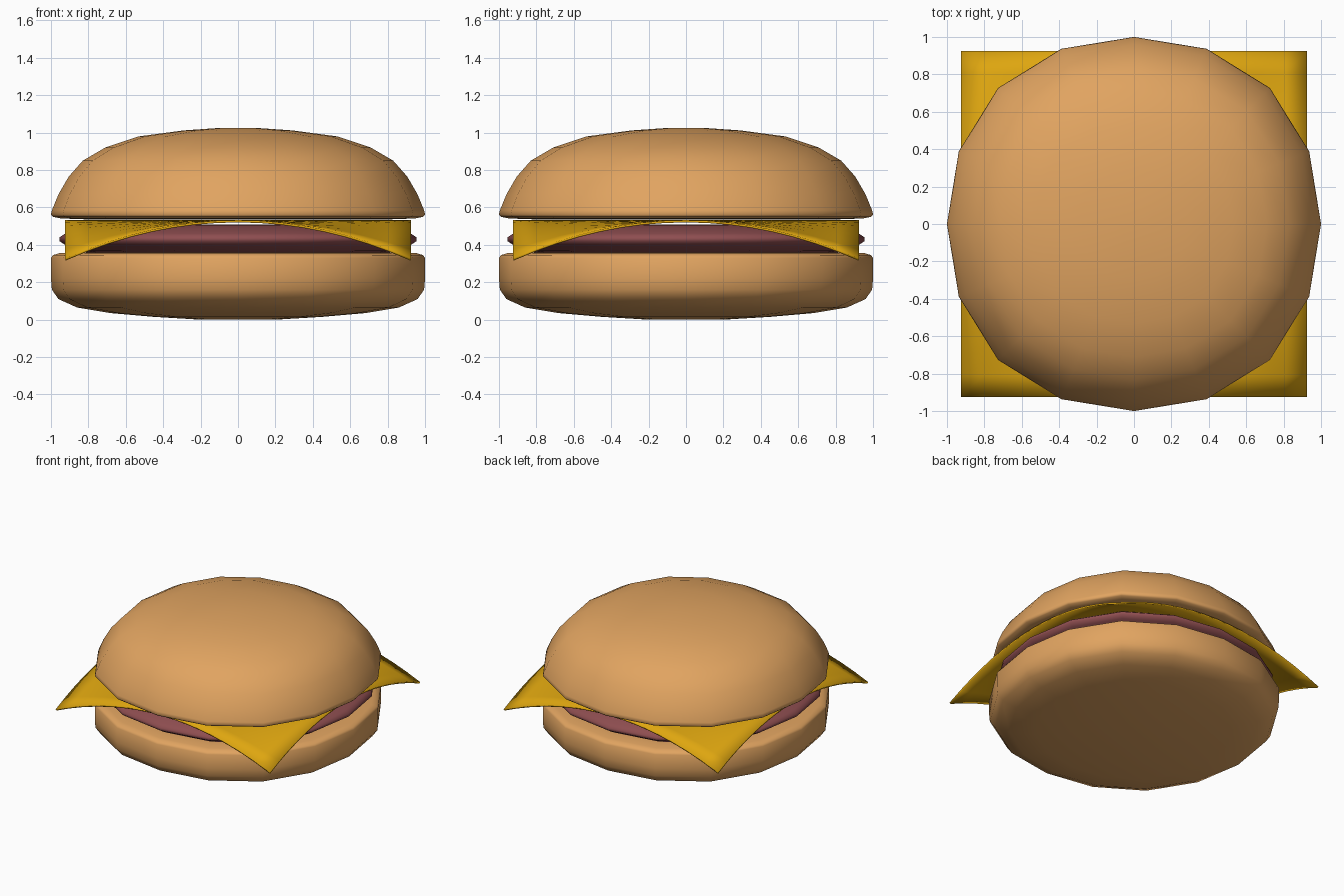
import bpy, bmesh, math

cube = bpy.data.objects.get("Cube")
if cube:
    bpy.data.objects.remove(cube, do_unlink=True)

SIDES = 16


def material(name, color):
    m = bpy.data.materials.new(name)
    m.use_nodes = True
    m.diffuse_color = (*color, 1)
    m.node_tree.nodes["Principled BSDF"].inputs["Base Color"].default_value = (*color, 1)
    return m


def finish(name, bm, mat):
    bmesh.ops.recalc_face_normals(bm, faces=bm.faces)
    mesh = bpy.data.meshes.new(name)
    bm.to_mesh(mesh)
    bm.free()
    mesh.materials.append(mat)
    obj = bpy.data.objects.new(name, mesh)
    bpy.context.collection.objects.link(obj)
    bpy.ops.object.select_all(action="DESELECT")
    obj.select_set(True)
    bpy.context.view_layer.objects.active = obj
    bpy.ops.object.shade_smooth_by_angle(angle=math.radians(65))
    return obj


def round_part(name, profile, mat):
    """Turn a (radius, height) profile into a slightly squarish 16-sided solid."""
    bm = bmesh.new()
    rings = []
    for r, z in profile:
        ring = []
        for i in range(SIDES):
            a = math.tau * i / SIDES
            k = r * (1 + 0.028 * math.sin(2 * a) ** 2)
            ring.append(bm.verts.new((k * math.cos(a), k * math.sin(a), z)))
        rings.append(ring)
    for low, high in zip(rings, rings[1:]):
        for i in range(SIDES):
            j = (i + 1) % SIDES
            bm.faces.new((low[i], low[j], high[j], high[i]))
    bm.faces.new(rings[0][::-1])
    bm.faces.new(rings[-1])
    return finish(name, bm, mat)


bread = material("toasted bread", (0.75, 0.37, 0.118))
meat = material("cooked meat", (0.27, 0.075, 0.08))
yellow = material("yellow cheese", (0.73, 0.38, 0.005))

# Buns and patty, profiles listed from bottom to top
round_part("bottom_bun", [
    (0.2, 0.0), (0.45, 0.015), (0.68, 0.035), (0.86, 0.065), (0.96, 0.11),
    (0.995, 0.16), (1.0, 0.22), (1.0, 0.33), (0.99, 0.345), (0.95, 0.357),
    (0.85, 0.36), (0.4, 0.36)], bread)

round_part("patty", [
    (0.4, 0.35), (0.78, 0.355), (0.87, 0.37), (0.925, 0.4), (0.955, 0.42),
    (0.955, 0.44), (0.925, 0.46), (0.86, 0.485), (0.76, 0.505), (0.4, 0.51)], meat)

round_part("top_bun", [
    (0.4, 0.535), (0.85, 0.537), (0.95, 0.542), (0.99, 0.55), (1.0, 0.562),
    (0.995, 0.585), (0.96, 0.67), (0.905, 0.765), (0.83, 0.85), (0.71, 0.92),
    (0.53, 0.98), (0.29, 1.012), (0.1, 1.025)], bread)

# Cheese slice, a square sheet whose four corners droop
HALF = 0.925
bm = bmesh.new()
bmesh.ops.create_grid(bm, x_segments=16, y_segments=16, size=HALF)
for v in bm.verts:
    u, w = v.co.x / HALF, v.co.y / HALF
    v.co.z = 0.532 - 0.205 * u * u * w * w
cheese = finish("cheese_slice", bm, yellow)
thick = cheese.modifiers.new("thickness", "SOLIDIFY")
thick.thickness = 0.012
thick.offset = -1
